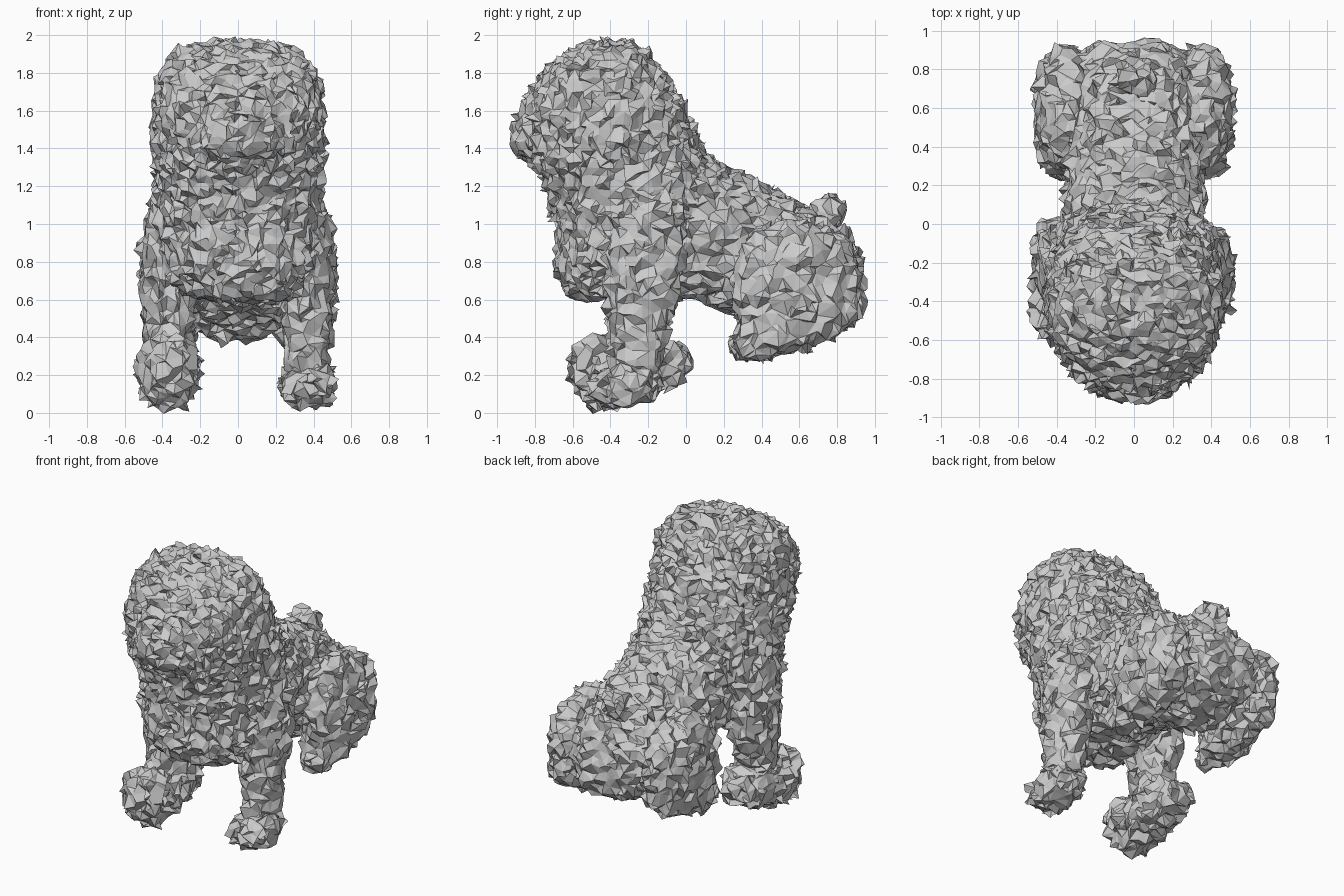
import bpy, bmesh, math, random
from mathutils import Vector, Matrix

random.seed(7)
SIDES = 28

old = bpy.data.objects.get("Cube")
if old:
    bpy.data.objects.remove(old, do_unlink=True)


def spow(v, p):
    return math.copysign(abs(v) ** p, v)


def loft(bm, axis, stations, power=0.8):
    """Rounded sections along y or z; each is (position, min, max, x_min, x_max)."""
    rings = []
    for t, lo, hi, x0, x1 in stations:
        ring = []
        for i in range(SIDES):
            a = 2 * math.pi * i / SIDES
            x = (x0 + x1) / 2 + (x1 - x0) / 2 * spow(math.cos(a), power)
            w = (lo + hi) / 2 + (hi - lo) / 2 * spow(math.sin(a), power)
            ring.append(bm.verts.new((x, w, t) if axis == "z" else (x, t, w)))
        rings.append(ring)
    for a, b in zip(rings, rings[1:]):
        for i in range(SIDES):
            j = (i + 1) % SIDES
            bm.faces.new((a[i], a[j], b[j], b[i]))
    bm.faces.new(rings[0])
    bm.faces.new(rings[-1])


def blob(bm, centre, radii, tilt=0, power=0.85):
    """Boxy ellipsoid, tilted in the side plane."""
    verts = bmesh.ops.create_icosphere(bm, subdivisions=4, radius=1)["verts"]
    turn = Matrix.Rotation(math.radians(tilt), 3, "X")
    for v in verts:
        p = Vector([spow(c, power) * r for c, r in zip(v.co, radii)])
        v.co = turn @ p + Vector(centre)


def shaggy(name, bm, voxel, rough):
    """Fuse the shapes of a part and ruffle the result into tufted facets."""
    bmesh.ops.recalc_face_normals(bm, faces=bm.faces)
    mesh = bpy.data.meshes.new(name + "_base")
    bm.to_mesh(mesh)
    bm.free()
    obj = bpy.data.objects.new(name, mesh)
    bpy.context.collection.objects.link(obj)
    mod = obj.modifiers.new("Fuse", "REMESH")
    mod.mode = "VOXEL"
    mod.voxel_size = voxel
    graph = bpy.context.evaluated_depsgraph_get()
    fused = bpy.data.meshes.new_from_object(obj.evaluated_get(graph))
    obj.modifiers.clear()
    obj.data = fused
    fused.name = name
    bpy.data.meshes.remove(mesh)

    bm = bmesh.new()
    bm.from_mesh(fused)
    bm.normal_update()
    moves = []
    for v in bm.verts:
        shift = Vector([random.gauss(0, rough) for _ in range(3)])
        if random.random() < 0.15:
            shift += v.normal * random.uniform(1, 2) * rough
        moves.append(shift)
    for v, shift in zip(bm.verts, moves):
        v.co += shift
    bmesh.ops.triangulate(bm, faces=bm.faces, quad_method="SHORT_EDGE")
    for f in bm.faces:
        f.smooth = False
    bm.to_mesh(fused)
    bm.free()
    return obj


# Head and chest: one upright column with the muzzle bulging forward
bm = bmesh.new()
loft(bm, "z", [
    (z, lo, hi, -w, w) for z, lo, hi, w in (
        (0.61, -0.61, -0.05, 0.30), (0.75, -0.69, 0.08, 0.39),
        (1.0, -0.68, 0.14, 0.43), (1.2, -0.73, 0.15, 0.44),
        (1.35, -0.83, 0.11, 0.43), (1.5, -0.88, 0.04, 0.43),
        (1.65, -0.85, -0.04, 0.43), (1.8, -0.76, -0.13, 0.41),
        (1.9, -0.64, -0.2, 0.34), (1.96, -0.5, -0.3, 0.2))])
blob(bm, (0, -0.8, 1.46), (0.24, 0.12, 0.13))
for side in (-1, 1):
    blob(bm, (side * 0.39, -0.4, 1.5), (0.06, 0.17, 0.3))
shaggy("head_and_chest", bm, 0.04, 0.013)

# Sloping back and rump
bm = bmesh.new()
loft(bm, "y", [
    (y, lo, hi, -w, w) for y, lo, hi, w in (
        (-0.2, 0.62, 1.4, 0.35), (0.1, 0.6, 1.36, 0.36),
        (0.3, 0.5, 1.26, 0.34), (0.5, 0.38, 1.15, 0.34),
        (0.7, 0.41, 1.05, 0.33), (0.85, 0.46, 0.95, 0.29),
        (0.93, 0.52, 0.8, 0.2))])
shaggy("body", bm, 0.045, 0.014)

# Short upright tail
bm = bmesh.new()
blob(bm, (0, 0.74, 1.04), (0.12, 0.08, 0.12), -15)
shaggy("tail", bm, 0.04, 0.014)

for side, label in ((1, "left"), (-1, "right")):
    # Front leg widening into the shoulder
    leg = [(0.2, -0.4, -0.12, 0.26, 0.48), (0.45, -0.4, -0.1, 0.25, 0.47),
           (0.6, -0.41, -0.05, 0.23, 0.5), (0.85, -0.42, -0.02, 0.22, 0.51),
           (1.05, -0.4, 0, 0.18, 0.48), (1.2, -0.35, -0.05, 0.15, 0.42)]
    bm = bmesh.new()
    loft(bm, "z", [(z, lo, hi, *sorted((side * a, side * b)))
                   for z, lo, hi, a, b in leg])
    shaggy(label + "_front_leg", bm, 0.05, 0.014)

    # Haunch with its raised hind foot
    bm = bmesh.new()
    blob(bm, (side * 0.36, 0.58, 0.68), (0.15, 0.33, 0.33), -15)
    blob(bm, (side * 0.36, 0.58, 0.46), (0.14, 0.37, 0.12), 20)
    shaggy(label + "_hind_leg", bm, 0.05, 0.014)

# The left paw is short, the right one long and tipped forward
bm = bmesh.new()
blob(bm, (0.37, -0.32, 0.15), (0.15, 0.19, 0.1), 10, 0.75)
shaggy("left_front_paw", bm, 0.045, 0.014)
bm = bmesh.new()
blob(bm, (-0.37, -0.28, 0.21), (0.155, 0.31, 0.13), 14, 0.7)
blob(bm, (-0.37, -0.47, 0.22), (0.15, 0.13, 0.19), 10, 0.75)
shaggy("right_front_paw", bm, 0.045, 0.014)
